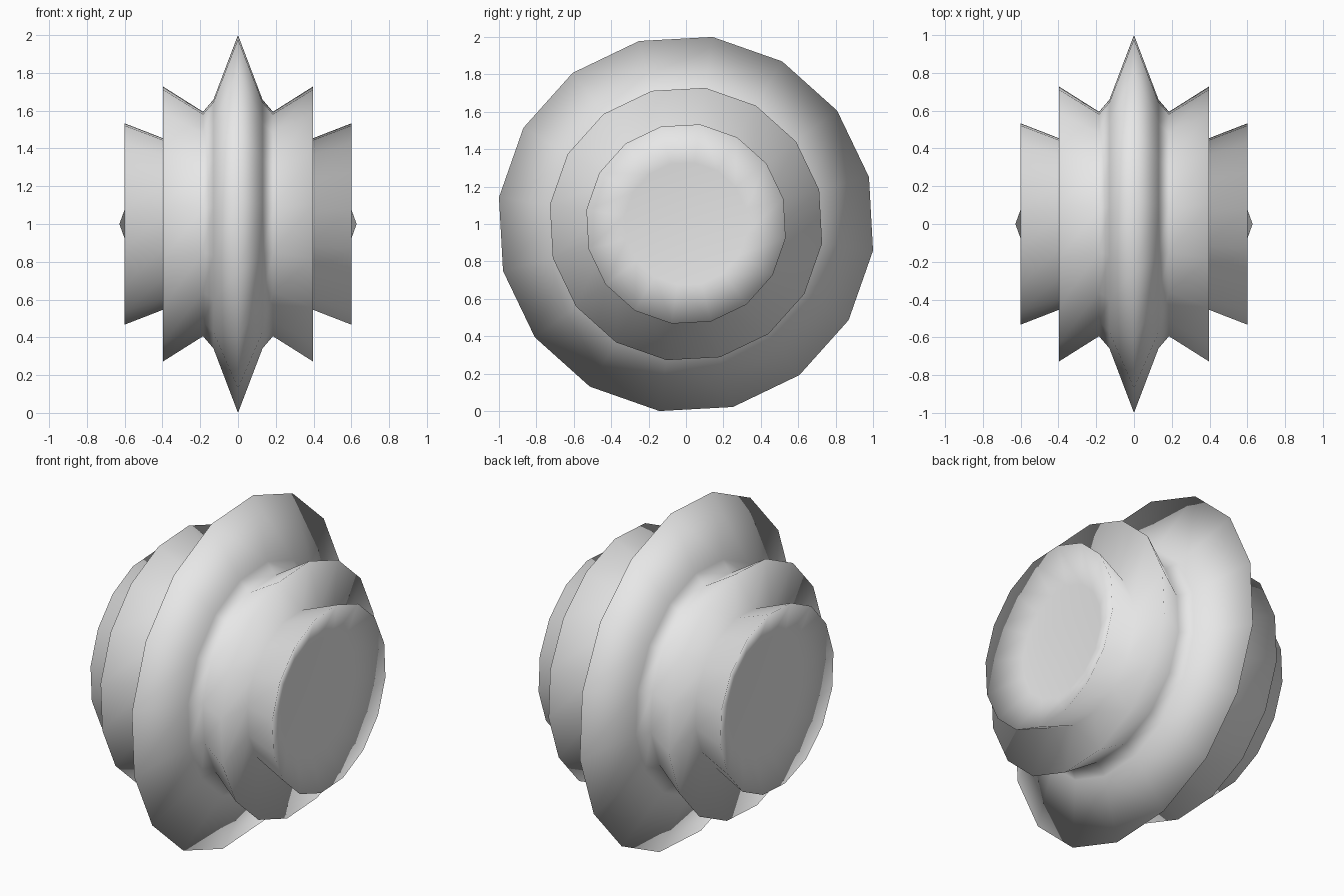
import bpy, bmesh, math

if "Cube" in bpy.data.objects:
    bpy.data.objects.remove(bpy.data.objects["Cube"])

SIDES = 16
START = math.radians(8.1)   # turn of the first rib away from straight up
CENTRE_Z = 1.0

# half profile (x, radius) from the middle ridge out to the end tip
half = [(0.0, 1.01), (0.13, 0.665), (0.185, 0.60),   # ridge and groove
        (0.397, 0.735), (0.375, 0.45),               # flared collar and step
        (0.60, 0.538), (0.51, 0.33)]                 # end flange and dish
TIP = 0.628
profile = [(-x, r) for x, r in reversed(half[1:])] + half

grey = bpy.data.materials.new("light grey")
grey.diffuse_color = (0.8, 0.8, 0.8, 1)
grey.use_nodes = True
grey.node_tree.nodes["Principled BSDF"].inputs["Base Color"].default_value = grey.diffuse_color

bm = bmesh.new()

# rings around the x axis
rings = []
for x, r in profile:
    ring = []
    for i in range(SIDES):
        a = START + 2 * math.pi * i / SIDES
        ring.append(bm.verts.new((x, r * math.sin(a), CENTRE_Z + r * math.cos(a))))
    rings.append(ring)

# side bands
for a, b in zip(rings, rings[1:]):
    for i in range(SIDES):
        j = (i + 1) % SIDES
        bm.faces.new((a[i], a[j], b[j], b[i]))

# shallow cones closing both ends
for ring, x in ((rings[0], -TIP), (rings[-1], TIP)):
    tip = bm.verts.new((x, 0, CENTRE_Z))
    for i in range(SIDES):
        bm.faces.new((ring[i], ring[(i + 1) % SIDES], tip))

bmesh.ops.recalc_face_normals(bm, faces=bm.faces)
for f in bm.faces:
    f.smooth = True

mesh = bpy.data.meshes.new("ridged_spool")
bm.to_mesh(mesh)
bm.free()
mesh.materials.append(grey)
spool = bpy.data.objects.new("ridged_spool", mesh)
bpy.context.collection.objects.link(spool)
